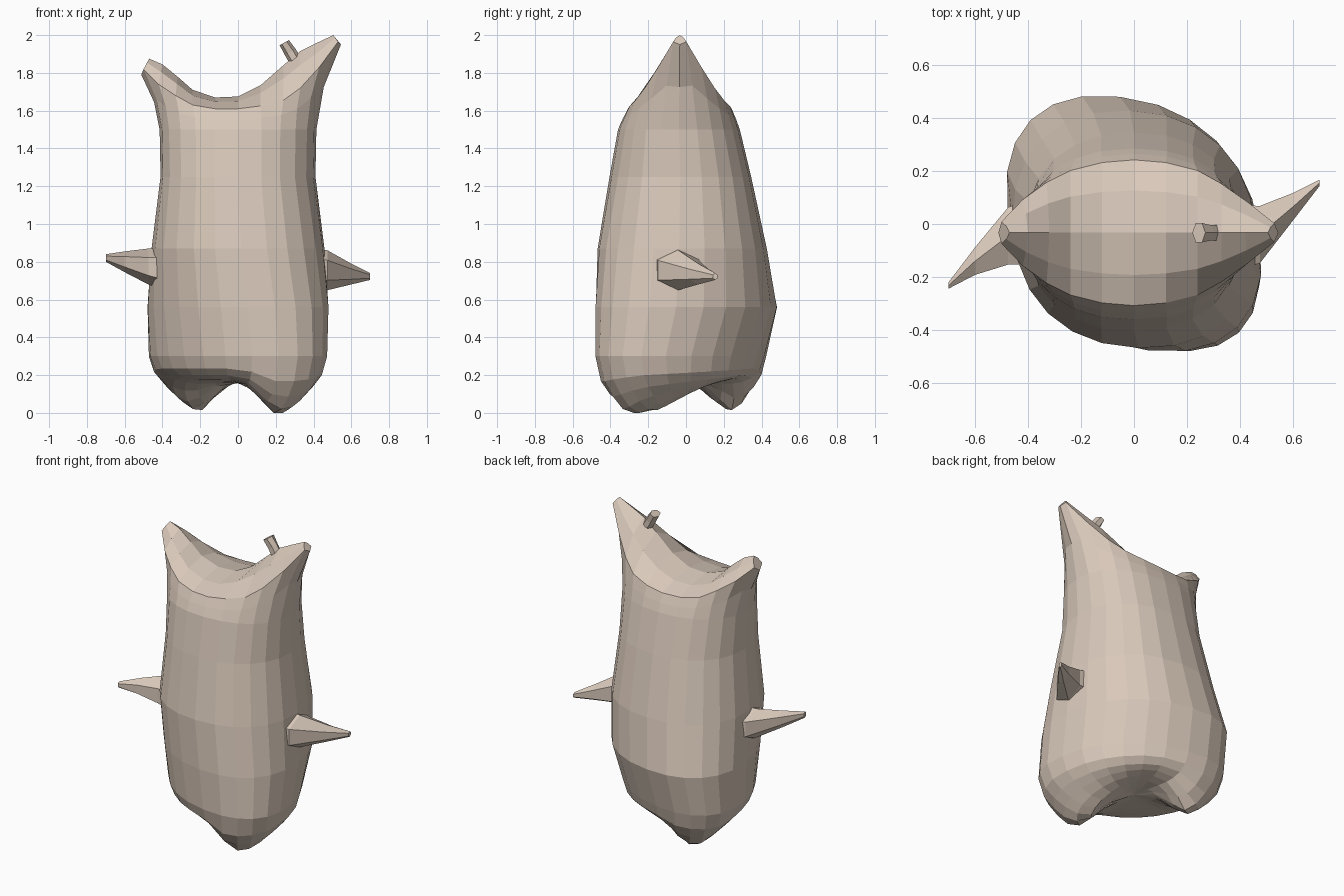
import bpy, bmesh, math
from mathutils import Vector

if "Cube" in bpy.data.objects:
    bpy.data.objects.remove(bpy.data.objects["Cube"])

YC = -0.033          # ridge line of the saddle-shaped head
N = 24               # columns round the body

mat = bpy.data.materials.new("beige")
mat.diffuse_color = (0.69, 0.58, 0.49, 1)
mat.use_nodes = True
mat.node_tree.nodes["Principled BSDF"].inputs["Base Color"].default_value = mat.diffuse_color


def finish(name, bm):
    bmesh.ops.recalc_face_normals(bm, faces=bm.faces)
    me = bpy.data.meshes.new(name)
    bm.to_mesh(me)
    bm.free()
    ob = bpy.data.objects.new(name, me)
    me.materials.append(mat)
    bpy.context.collection.objects.link(ob)
    return ob


def bridge(bm, a, b):
    n = len(a)
    for i in range(n):
        bm.faces.new((a[i], a[(i + 1) % n], b[(i + 1) % n], b[i]))


# Oval ring, squeezed on one diagonal (ku) and stretched on the other (kv)
def oval(z, hx, yf, yb, ku=1.0, kv=1.0, p=2.25):
    pts = []
    mid = (yf + yb) / 2
    for i in range(N):
        t = 2 * math.pi * i / N
        c, s = math.cos(t), math.sin(t)
        x = math.copysign(abs(c) ** (2 / p), c) * hx
        y = math.copysign(abs(s) ** (2 / p), s) * (yb - yf) / 2
        u, v = (x + y) / 2 * ku, (x - y) / 2 * kv
        pts.append(Vector((u + v, mid + u - v, z)))
    return pts


def bump(x, y, cx, cy, left, right, front, back):
    sx = left if x < cx else right
    sy = front if y < cy else back
    return math.exp(-((x - cx) / sx) ** 2 / 2 - ((y - cy) / sy) ** 2 / 2)


# Body: stacked ovals (z, half width, front y, back y, diagonal scales)
bm = bmesh.new()
base = oval(0.30, 0.48, -0.485, 0.43, 0.80, 1.13)
levels = [base] + [oval(*r) for r in (
    (0.56, 0.487, -0.487, 0.49, 0.87, 1.09), (0.87, 0.46, -0.47, 0.43, 0.96, 1.03),
    (1.25, 0.41, -0.405, 0.345), (1.50, 0.415, -0.36, 0.285))]

# Head saddle: rim x, half depth, rim z, ridge x, ridge z
saddle = [(-.50, .042, 1.82, -.47, 1.875), (-.42, .125, 1.74, -.40, 1.845),
          (-.33, .19, 1.68, -.32, 1.78), (-.24, .235, 1.63, -.24, 1.71),
          (-.12, .265, 1.61, -.12, 1.67), (0, .275, 1.61, 0, 1.675),
          (.12, .265, 1.625, .12, 1.735), (.24, .235, 1.655, .24, 1.84),
          (.33, .185, 1.72, .33, 1.915), (.43, .115, 1.83, .42, 1.96),
          (.53, .035, 1.965, .505, 2.0)]
rim = [Vector((.545, YC, 1.95))]
rim += [Vector((x, YC + h, z)) for x, h, z, _, _ in reversed(saddle)]
rim += [Vector((-.512, YC, 1.79))]
rim += [Vector((x, YC - h, z)) for x, h, z, _, _ in saddle]

# Flare between the top oval and the rim
flare = []
for a, b in zip(levels[-1], rim):
    m = a.lerp(b, 0.5)
    m.x = a.x + (b.x - a.x) * 0.3
    m.y += (a.y - b.y) * 0.04
    flare.append(m)
levels += [flare, rim]

rings = [[bm.verts.new(p) for p in lv] for lv in levels]
for a, b in zip(rings, rings[1:]):
    bridge(bm, a, b)

# Saddle surface: arches from front rim over the ridge to back rim
top = rings[-1]
arches = []
for k, (x, h, z, rx, rz) in enumerate(saddle):
    f, b = top[13 + k], top[11 - k]
    mx, mz = x + (rx - x) * 0.6, z + (rz - z) * 0.62
    mids = [bm.verts.new(p) for p in ((mx, YC - h * 0.58, mz), (rx, YC, rz),
                                      (mx, YC + h * 0.58, mz))]
    arches.append([f] + mids + [b])
for a, b in zip(arches, arches[1:]):
    for j in range(4):
        bm.faces.new((a[j], b[j], b[j + 1], a[j + 1]))
bm.faces.new(arches[0] + [top[12]])
bm.faces.new(arches[-1] + [top[0]])


# Underside: shrinking rings pulled down into two staggered feet
def under(x, y, z):
    z -= 0.185 * bump(x, y, .21, -.28, .08, .13, .12, .21)
    z -= 0.165 * bump(x, y, -.21, .24, .12, .08, .10, .09)
    return max(z, 0.0)


prev = rings[0]
for s, z in ((.94, .235), (.84, .20), (.73, .185), (.60, .175), (.45, .168), (.25, .162)):
    ring = []
    for p in base:
        x, y = p.x * s, p.y * s
        ring.append(bm.verts.new((x, y, under(x, y, z))))
    bridge(bm, ring, prev)
    prev = ring
centre = bm.verts.new((0, 0, under(0, 0, .16)))
for i in range(N):
    bm.faces.new((centre, prev[i], prev[(i + 1) % N]))
finish("body", bm)


# Tapered limbs: polygon loops given as (centre, y or sideways radius, z radius)
def spike(name, loops, axis=(1, 0, 0), sides=6):
    bm = bmesh.new()
    q = Vector((1, 0, 0)).rotation_difference(Vector(axis).normalized())
    made = []
    for c, ry, rz in loops:
        ring = []
        for i in range(sides):
            t = 2 * math.pi * i / sides + math.pi / 2
            off = Vector((0, ry * math.cos(t), rz * math.sin(t)))
            ring.append(bm.verts.new(Vector(c) + q @ off))
        made.append(ring)
    for a, b in zip(made, made[1:]):
        bridge(bm, a, b)
    bm.faces.new(made[0])
    bm.faces.new(made[-1])
    finish(name, bm)


spike("right_arm", [((.40, -.05, .76), .14, .115), ((.475, -.04, .755), .125, .105),
                    ((.60, .065, .735), .06, .055), ((.70, .155, .722), .014, .018)])
spike("left_arm", [((-.40, -.03, .765), .14, .115), ((-.475, -.045, .775), .125, .095),
                   ((-.60, -.14, .80), .06, .055), ((-.70, -.232, .82), .014, .02)])
spike("horn_nub", [((.30, YC, 1.87), .033, .033), ((.277, YC, 1.91), .033, .033),
                   ((.245, YC, 1.96), .042, .028)], axis=(-.06, 0, .11))
